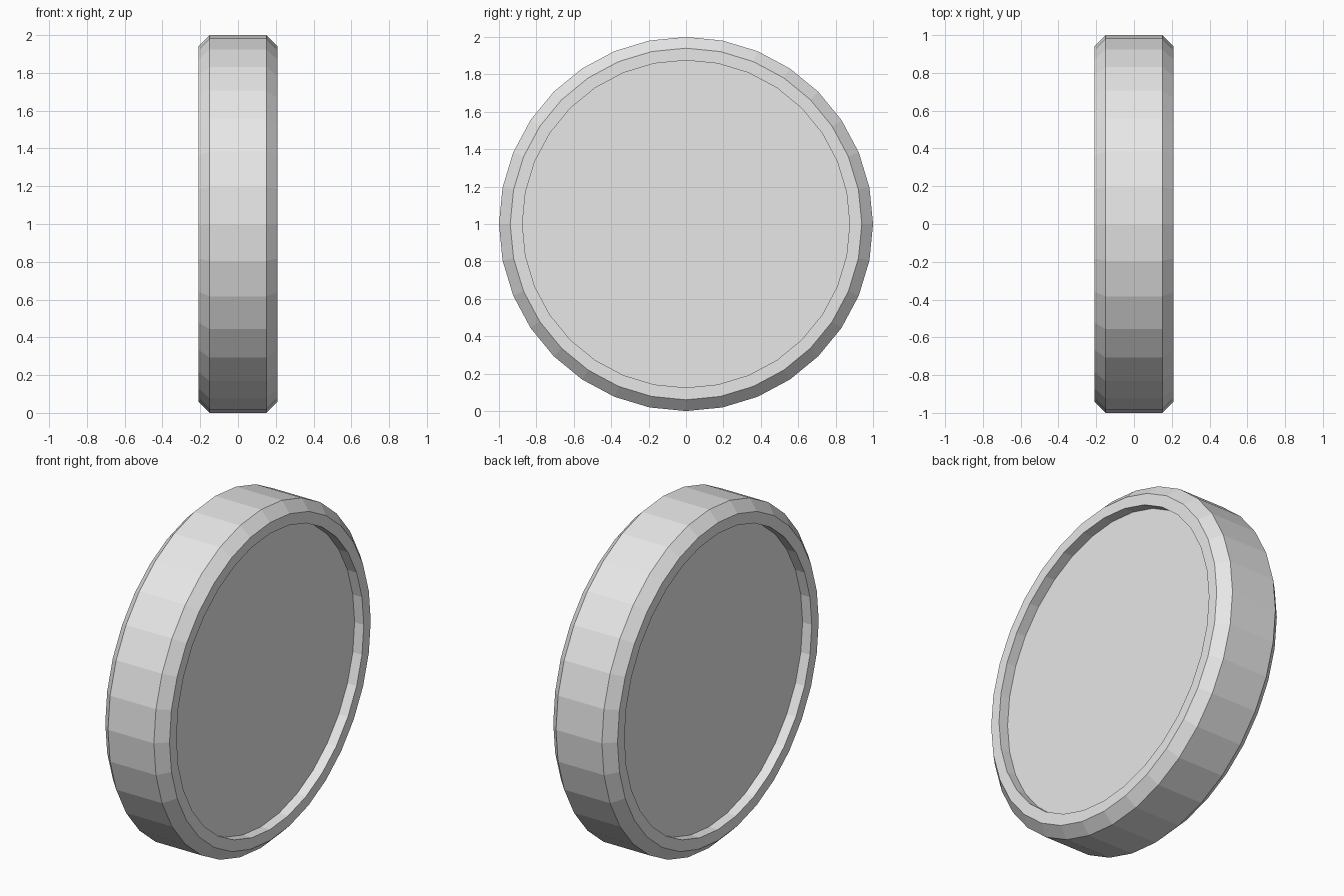
import bpy
import bmesh
from math import cos, sin, tau

SIDES = 32

cube = bpy.data.objects.get("Cube")
if cube:
    bpy.data.objects.remove(cube, do_unlink=True)

# Plain grey material
grey = bpy.data.materials.new("light_grey")
grey.use_nodes = True
colour = (0.8, 0.8, 0.8, 1.0)
grey.diffuse_color = colour
grey.node_tree.nodes["Principled BSDF"].inputs["Base Color"].default_value = colour

# Half cross-section as (x, radius): recess floor, rim lip, rim edge, bevel
half = [(0.15, 0.875), (0.21, 0.875), (0.21, 0.94), (0.15, 1.0)]
profile = half + [(-x, r) for x, r in reversed(half)]

bm = bmesh.new()


def ring(x, radius):
    angles = [tau * i / SIDES for i in range(SIDES)]
    return [bm.verts.new((x, radius * cos(a), radius * sin(a) + 1)) for a in angles]


# Rim, bevels and tread
rings = [ring(x, r) for x, r in profile]
for a, b in zip(rings, rings[1:]):
    for i in range(SIDES):
        j = (i + 1) % SIDES
        bm.faces.new((a[i], a[j], b[j], b[i]))

# Recessed floors on both sides
bm.faces.new(rings[0])
bm.faces.new(rings[-1])
bmesh.ops.recalc_face_normals(bm, faces=bm.faces)

mesh = bpy.data.meshes.new("wheel_disc")
bm.to_mesh(mesh)
bm.free()
mesh.materials.append(grey)
wheel = bpy.data.objects.new("wheel_disc", mesh)
bpy.context.collection.objects.link(wheel)
